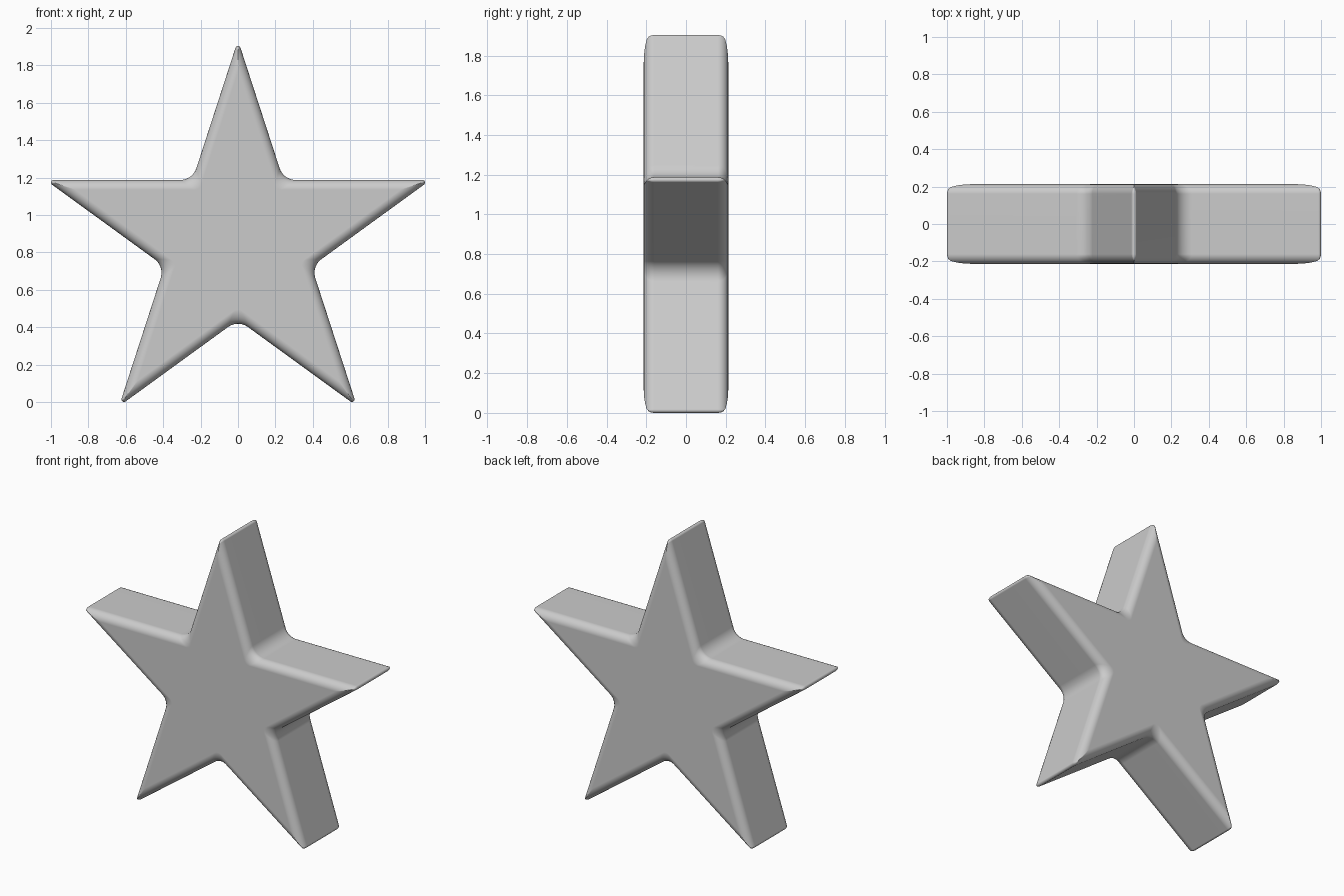
import bpy, bmesh
from math import sin, cos, pi, radians, tan

if "Cube" in bpy.data.objects:
    bpy.data.objects.remove(bpy.data.objects["Cube"])

R = 1.082                                  # sharp tip radius
D = R * cos(radians(72))                   # centre to edge line distance
INNER = D / cos(radians(36))               # sharp notch radius
TIP, FILLET = 0.014, 0.09                  # rounding of tips and notches
HALF, BEVEL = 0.213, 0.052                 # half depth, front/back edge rounding
SEG, BSEG = 8, 6
CZ = (R - TIP / sin(radians(18))) * cos(radians(36)) + TIP


def outline(o):
    """Rounded star outline inset by o, as (x, z) points."""
    pts = []
    for k in range(10):
        a = pi / 2 - k * pi / 5            # direction of this corner
        if k % 2 == 0:                     # tip: convex arc
            rad = max(TIP - o, 0.0015)
            c = R - (o + rad) / sin(radians(18))
            start, sweep = a + radians(72), -radians(144)
        else:                              # notch: concave arc
            rad = FILLET - o
            c = INNER - o / cos(radians(36)) + rad / sin(radians(54))
            start, sweep = a + pi - radians(36), radians(72)
        for i in range(SEG + 1):
            t = start + sweep * i / SEG
            pts.append((c * cos(a) + rad * cos(t), CZ + c * sin(a) + rad * sin(t)))
    return pts


# Rings from front to back: (inset, y)
quarter = [(BEVEL * (1 - sin(i / BSEG * pi / 2)),
            -HALF + BEVEL * (1 - cos(i / BSEG * pi / 2))) for i in range(BSEG + 1)]
rings = quarter + [(o, -y) for o, y in reversed(quarter)]

# Star body: skin the rings, cap front and back
bm = bmesh.new()
loops = [[bm.verts.new((x, y, z)) for x, z in outline(o)] for o, y in rings]
n = len(loops[0])
for A, B in zip(loops, loops[1:]):
    for i in range(n):
        j = (i + 1) % n
        bm.faces.new((A[i], A[j], B[j], B[i]))
bm.faces.new(loops[0])
bm.faces.new(loops[-1])
bmesh.ops.recalc_face_normals(bm, faces=bm.faces)
mesh = bpy.data.meshes.new("star")
bm.to_mesh(mesh)
bm.free()
star = bpy.data.objects.new("star", mesh)
bpy.context.collection.objects.link(star)

# Smooth rounded edges, flat faces
bpy.context.view_layer.objects.active = star
star.select_set(True)
bpy.ops.object.shade_smooth_by_angle(angle=radians(40))
wn = star.modifiers.new("weighted_normals", 'WEIGHTED_NORMAL')
wn.keep_sharp = True
